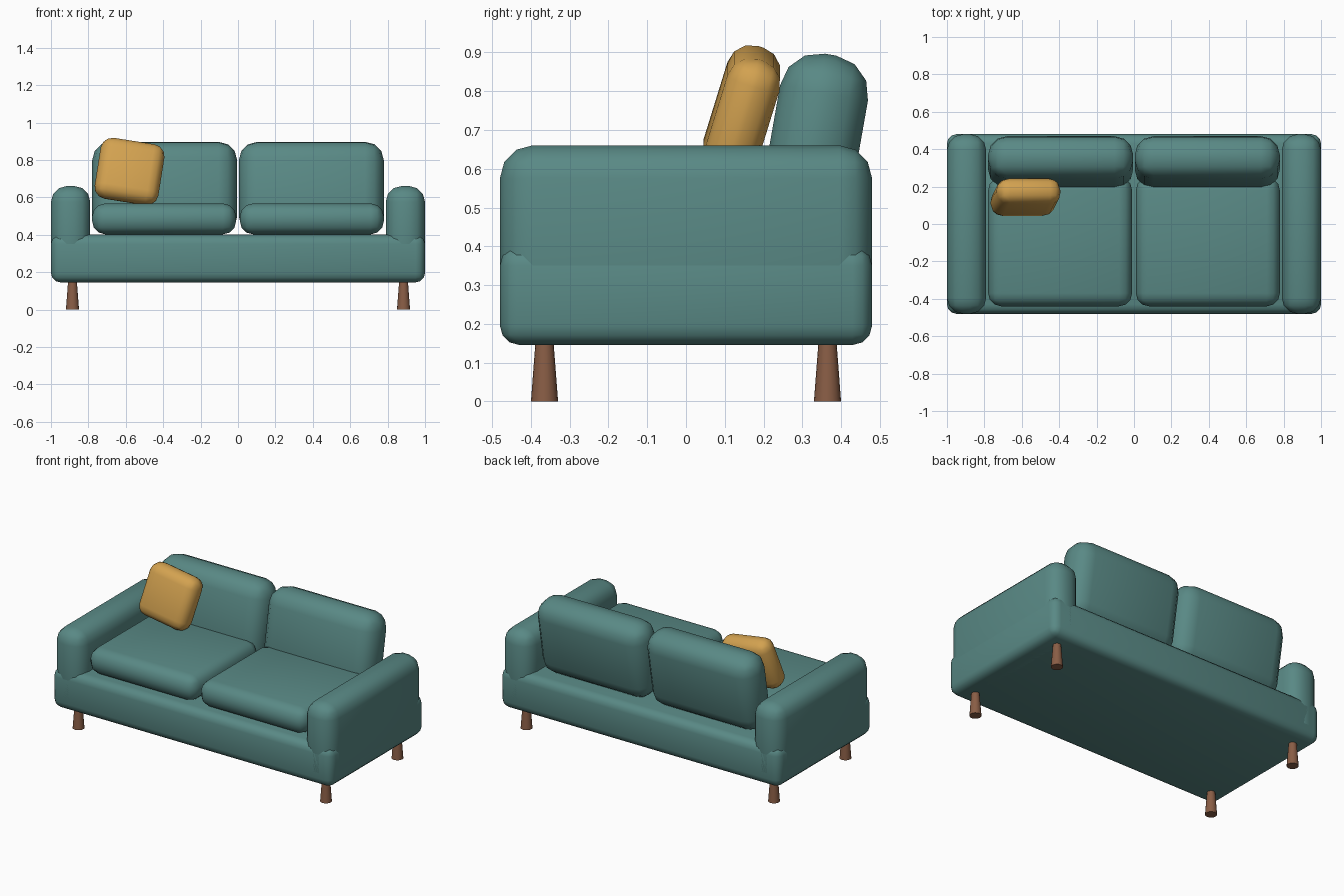
import bpy, math
from math import radians

if "Cube" in bpy.data.objects:
    bpy.data.objects.remove(bpy.data.objects["Cube"])


def material(name, rgb):
    m = bpy.data.materials.new(name)
    m.diffuse_color = (*rgb, 1)
    m.use_nodes = True
    m.node_tree.nodes["Principled BSDF"].inputs["Base Color"].default_value = m.diffuse_color
    return m


TEAL = material("teal_fabric", (0.10, 0.25, 0.235))
MUSTARD = material("mustard_fabric", (0.65, 0.36, 0.08))
WOOD = material("wood", (0.25, 0.11, 0.06))


def finish(ob, name, mat):
    ob.name = name
    ob.data.materials.append(mat)
    bpy.ops.object.shade_smooth_by_angle(angle=radians(40))
    return ob


def soft_box(name, loc, size, radius, mat, rot=(0, 0, 0)):
    """Box with rounded edges, optionally tilted."""
    bpy.ops.mesh.primitive_cube_add(size=1)
    ob = bpy.context.object
    ob.scale = size
    bpy.ops.object.transform_apply(location=False, rotation=False, scale=True)
    ob.location = loc
    ob.rotation_euler = [radians(a) for a in rot]
    bev = ob.modifiers.new("round", 'BEVEL')
    bev.width = radius
    bev.segments = 3
    bev.limit_method = 'NONE'
    bpy.ops.object.modifier_apply(modifier="round")
    return finish(ob, name, mat)


# Base frame
soft_box("base", (0, 0, 0.273), (2.0, 0.96, 0.255), 0.05, TEAL)

for s, side in ((-1, "left"), (1, "right")):
    # Armrest, seat cushion and leaning back cushion
    soft_box(f"{side}_arm", (s * 0.895, 0, 0.403), (0.21, 0.96, 0.515), 0.085, TEAL)
    soft_box(f"{side}_seat_cushion", (s * 0.395, -0.095, 0.485),
             (0.77, 0.69, 0.165), 0.07, TEAL)
    soft_box(f"{side}_back_cushion", (s * 0.392, 0.33, 0.648),
             (0.775, 0.23, 0.50), 0.10, TEAL, (-10, 0, 0))
    # Tapered legs, wider at the floor
    for y, end in ((-0.365, "front"), (0.365, "back")):
        bpy.ops.mesh.primitive_cone_add(vertices=16, radius1=0.035, radius2=0.022,
                                        depth=0.17, location=(s * 0.885, y, 0.085))
        finish(bpy.context.object, f"{end}_{side}_leg", WOOD)

# Throw pillow leaning in the left corner
soft_box("throw_pillow", (-0.58, 0.143, 0.738), (0.345, 0.14, 0.338), 0.063,
         MUSTARD, (-17, 9, 0))
